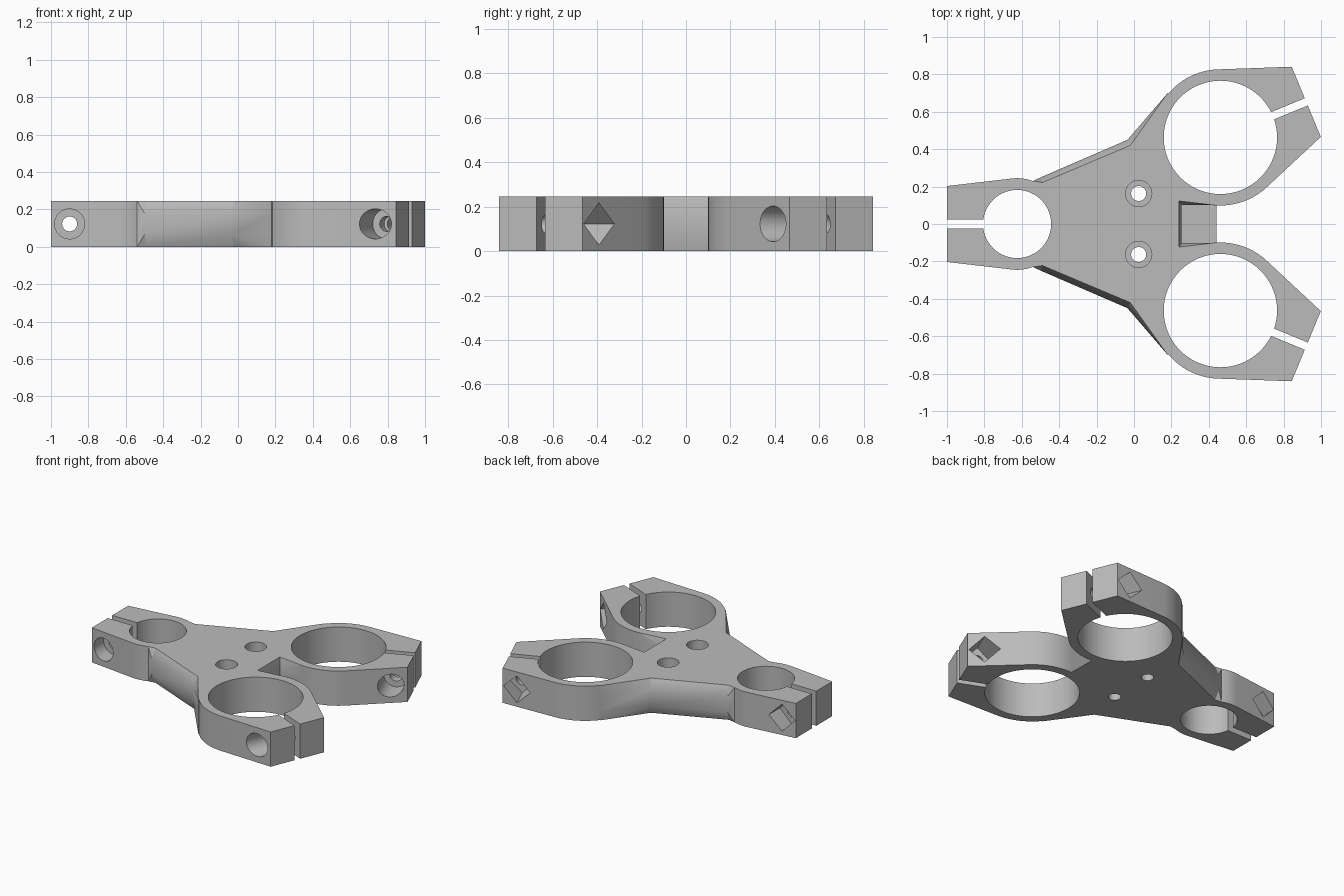
import bpy, bmesh
from math import cos, sin, pi, radians
from mathutils import Matrix, Vector

if "Cube" in bpy.data.objects:
    bpy.data.objects.remove(bpy.data.objects["Cube"], do_unlink=True)

H = 0.245
SEGS = 96
UP = Vector((0, 0, 1))

grey = bpy.data.materials.new("plain grey metal")
grey.use_nodes = True
grey.diffuse_color = (0.5, 0.5, 0.5, 1)
grey.node_tree.nodes["Principled BSDF"].inputs["Base Color"].default_value = (0.5, 0.5, 0.5, 1)


def make_object(name, bm):
    bmesh.ops.recalc_face_normals(bm, faces=bm.faces)
    mesh = bpy.data.meshes.new(name)
    bm.to_mesh(mesh)
    bm.free()
    mesh.materials.append(grey)
    obj = bpy.data.objects.new(name, mesh)
    bpy.context.collection.objects.link(obj)
    return obj


def combine(target, other, operation):
    mod = target.modifiers.new(operation, 'BOOLEAN')
    mod.operation = operation
    mod.solver = 'EXACT'
    mod.object = other
    bpy.context.view_layer.objects.active = target
    bpy.ops.object.modifier_apply(modifier=mod.name)
    bpy.data.objects.remove(other, do_unlink=True)


def loft(name, layers):
    """Solid through (height, outline) layers that share a point count."""
    bm = bmesh.new()
    rings = [[bm.verts.new((x, y, z)) for x, y in pts] for z, pts in layers]
    n = len(rings[0])
    for low, high in zip(rings, rings[1:]):
        for i in range(n):
            j = (i + 1) % n
            bm.faces.new((low[i], low[j], high[j], high[i]))
    bm.faces.new(rings[0][::-1])
    bm.faces.new(rings[-1])
    bmesh.ops.triangulate(bm, faces=bm.faces)
    return make_object(name, bm)


def drill(target, start, axis, length, radius, sides=64):
    """Cut a round or square hole that begins at start and runs along axis."""
    axis = Vector(axis).normalized()
    side = UP.cross(axis) if abs(axis.z) < 0.5 else Vector((1, 0, 0))
    up = axis.cross(side)
    mat = Matrix((side, up, axis)).transposed().to_4x4()
    mat.translation = Vector(start) + axis * length / 2
    bm = bmesh.new()
    bmesh.ops.create_cone(bm, cap_ends=True, segments=sides, radius1=radius,
                          radius2=radius, depth=length, matrix=mat)
    combine(target, make_object("hole_cutter", bm), 'DIFFERENCE')


class Clamp:
    """Ring with a tapered split pad pointing along an angle."""

    def __init__(self, x, y, angle, ring, bore, reach, half, slot, bolt, seat):
        self.centre = Vector((x, y, 0))
        self.out = Vector((cos(angle), sin(angle), 0))
        self.side = UP.cross(self.out)
        if self.side.y < 0:
            self.side.negate()
        self.ring, self.bore, self.reach, self.half = ring, bore, reach, half
        self.slot, self.bolt, self.seat = slot, bolt, seat

    def solid(self):
        pts = [Vector((cos(2 * pi * i / SEGS), sin(2 * pi * i / SEGS), 0)) * self.ring
               for i in range(SEGS)]
        pts += [self.out * self.reach + self.side * s * self.half for s in (-1, 1)]
        bm = bmesh.new()
        for p in pts:
            for z in (0, H):
                bm.verts.new(self.centre + p + UP * z)
        bmesh.ops.convex_hull(bm, input=bm.verts)
        bmesh.ops.dissolve_limit(bm, angle_limit=radians(0.5), verts=bm.verts, edges=bm.edges)
        return make_object("clamp_ring", bm)

    def cut(self, body):
        drill(body, self.centre - UP * 0.1, UP, H + 0.2, self.bore, SEGS)
        # split slot
        bm = bmesh.new()
        length = 0.5
        frame = Matrix((self.out, self.side, UP)).transposed().to_4x4()
        frame.translation = self.centre + self.out * (self.bore * 0.7 + length / 2) + UP * H / 2
        bmesh.ops.create_cube(bm, size=1, matrix=frame @ Matrix.Diagonal(
            (length, 2 * self.slot, 2 * H, 1)))
        combine(body, make_object("slot_cutter", bm), 'DIFFERENCE')
        # pinch bolt hole, bolt head seat and square nut pocket
        mid = self.centre + self.out * self.bolt + UP * H / 2
        drill(body, mid - self.side * 0.3, self.side, 0.6, 0.04, 32)
        drill(body, mid - self.side * self.seat, -self.side, 0.3, 0.08)
        drill(body, mid + self.side * self.seat, self.side, 0.3, 0.095, 4)


# Web plate: mid outline is fuller than the top and bottom, giving chamfered sides
def mirrored(half):
    return half + [(x, -y) for x, y in reversed(half)]


start = [(-0.56, 0.1), (-0.54, 0.23)]
ring_end = [(0.18, 0.70), (0.46, 0.463), (0.44, 0.1)]
edge = mirrored(start + [(-0.49, 0.222), (-0.02, 0.42)] + ring_end + [(0.24, 0.123)])
full = mirrored(start + [(-0.50, 0.249), (-0.035, 0.45)] + ring_end + [(0.255, 0.103)])
body = loft("clamp_plate", [(0, edge), (0.065, full), (0.18, full), (H, edge)])

# One small clamp and a mirrored pair of large clamps
clamps = [Clamp(-0.625, 0, pi, 0.245, 0.182, 0.375, 0.203, 0.025, 0.275, 0.1)]
for s in (-1, 1):
    clamps.append(Clamp(0.462, 0.463 * s, radians(22.5) * s, 0.364, 0.303,
                        0.497, 0.203, 0.021, 0.395, 0.085))
for c in clamps:
    combine(body, c.solid(), 'UNION')
for c in clamps:
    c.cut(body)

# Counterbored mounting holes
for s in (-1, 1):
    drill(body, (0.025, 0.163 * s, -0.1), UP, H + 0.2, 0.04, 48)
    drill(body, (0.025, 0.163 * s, H - 0.1), UP, 0.3, 0.07, 48)

bpy.ops.object.select_all(action='DESELECT')
body.select_set(True)
bpy.context.view_layer.objects.active = body
bpy.ops.object.shade_smooth_by_angle(angle=radians(28))
